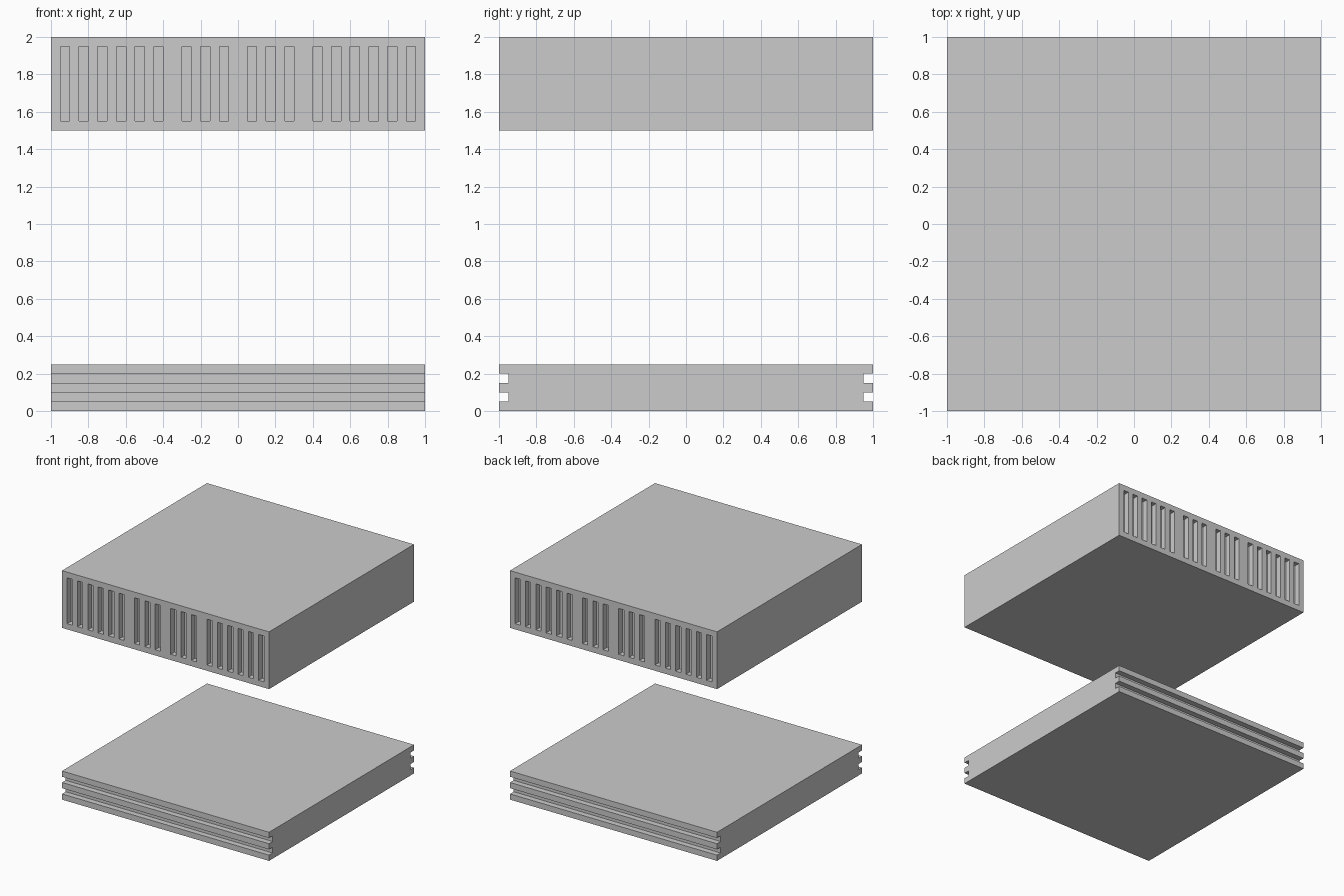
import bpy
import bmesh
from mathutils import Matrix, Vector

if "Cube" in bpy.data.objects:
    bpy.data.objects.remove(bpy.data.objects["Cube"])


def add_box(bm, lo, hi):
    lo, hi = Vector(lo), Vector(hi)
    size = hi - lo
    mat = Matrix.Translation((lo + hi) / 2) @ Matrix.Diagonal((*size, 1))
    bmesh.ops.create_cube(bm, size=1, matrix=mat)


def make_object(name, bm):
    bmesh.ops.recalc_face_normals(bm, faces=bm.faces)
    mesh = bpy.data.meshes.new(name)
    bm.to_mesh(mesh)
    bm.free()
    obj = bpy.data.objects.new(name, mesh)
    bpy.context.collection.objects.link(obj)
    return obj


DEPTH = 0.05   # depth of every groove and slot

# Base slab: side profile with two grooves front and back, extruded along x
inner = 1 - DEPTH
right = [(1, 0), (1, .05), (inner, .05), (inner, .10), (1, .10),
         (1, .15), (inner, .15), (inner, .20), (1, .20), (1, .25)]
profile = right + [(-y, z) for y, z in reversed(right)]
bm = bmesh.new()
face = bm.faces.new([bm.verts.new((-1, y, z)) for y, z in profile])
ext = bmesh.ops.extrude_face_region(bm, geom=[face], use_keep_orig=True)
bmesh.ops.translate(bm, vec=(2, 0, 0),
                    verts=[v for v in ext["geom"] if isinstance(v, bmesh.types.BMVert)])
make_object("base_slab", bm)

# Top block
bm = bmesh.new()
add_box(bm, (-1, -1, 1.5), (1, 1, 2))
top = make_object("top_block", bm)

# Slot cutters: groups of 6, 3, 3, 6 on the front and back faces
starts = [0.05 + 0.1 * i for i in range(3)] + [0.40 + 0.1 * i for i in range(6)]
bm = bmesh.new()
for x in starts:
    for x0 in (x, -x - 0.05):
        for y0, y1 in ((-1.1, -inner), (inner, 1.1)):
            add_box(bm, (x0, y0, 1.55), (x0 + 0.05, y1, 1.95))
cutter = make_object("slot_cutter", bm)
cutter.hide_render = True

# Cut the slots, then drop the cutter
mod = top.modifiers.new("slots", 'BOOLEAN')
mod.operation = 'DIFFERENCE'
mod.solver = 'EXACT'
mod.object = cutter
bpy.context.view_layer.objects.active = top
bpy.ops.object.modifier_apply(modifier=mod.name)
bpy.data.objects.remove(cutter)
